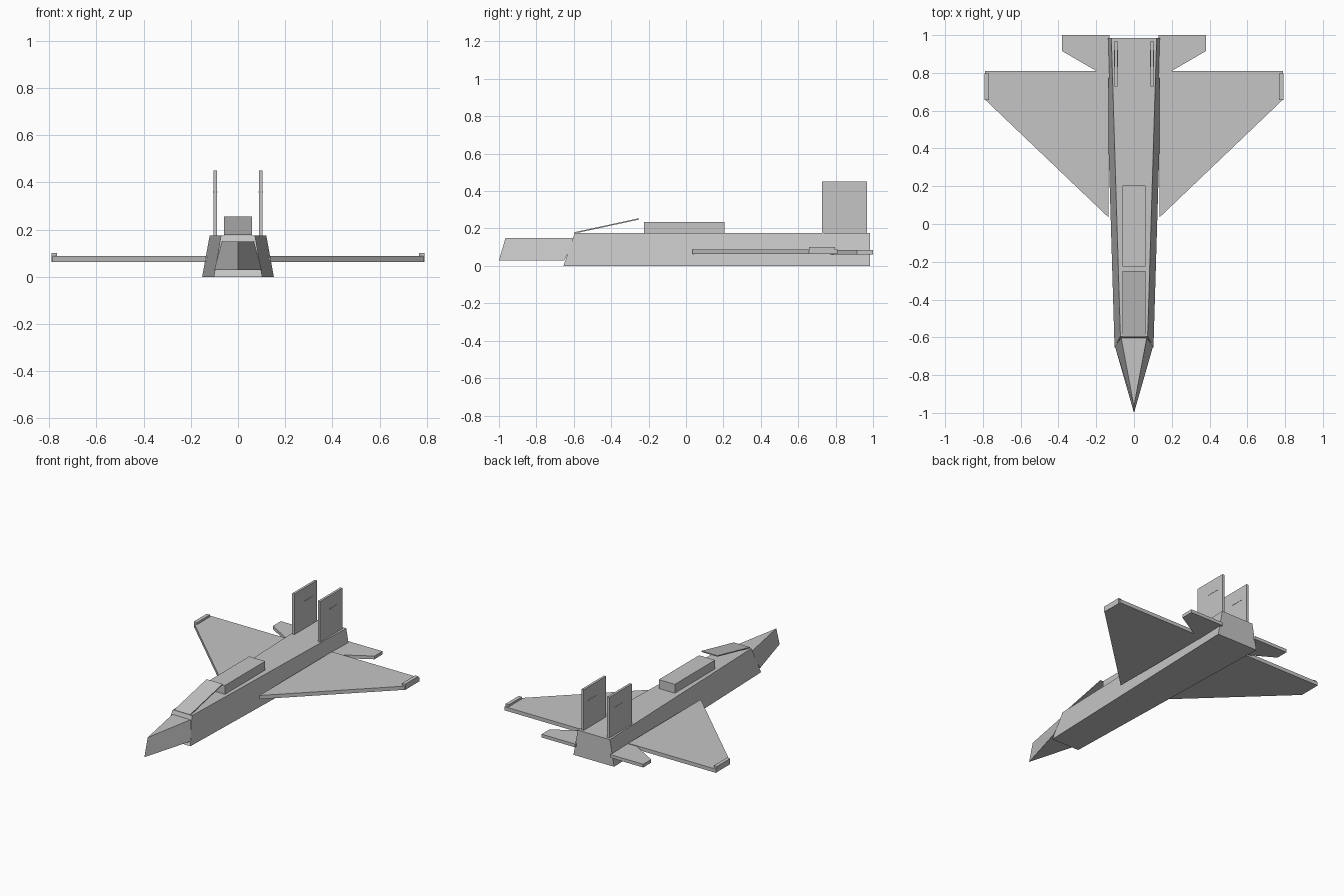
import bpy
import bmesh
from mathutils import Vector

cube = bpy.data.objects.get("Cube")
if cube:
    bpy.data.objects.remove(cube, do_unlink=True)

grey = bpy.data.materials.new("light grey")
grey.use_nodes = True
colour = (0.56, 0.56, 0.56, 1)
grey.diffuse_color = colour
grey.node_tree.nodes["Principled BSDF"].inputs["Base Color"].default_value = colour


def loft(name, lower, upper):
    """Closed solid between two matching rings of points."""
    bm = bmesh.new()
    a = [bm.verts.new(p) for p in lower]
    b = [bm.verts.new(p) for p in upper]
    n = len(a)
    bm.faces.new(a[::-1])
    bm.faces.new(b)
    for i in range(n):
        j = (i + 1) % n
        bm.faces.new((a[i], a[j], b[j], b[i]))
    bmesh.ops.recalc_face_normals(bm, faces=bm.faces)
    mesh = bpy.data.meshes.new(name)
    bm.to_mesh(mesh)
    bm.free()
    mesh.materials.append(grey)
    obj = bpy.data.objects.new(name, mesh)
    bpy.context.collection.objects.link(obj)
    return obj


def slab(name, outline, z0, z1):
    return loft(name, [(x, y, z0) for x, y in outline],
                [(x, y, z1) for x, y in outline])


def box(name, x0, x1, y0, y1, z0, z1):
    return slab(name, [(x0, y0), (x1, y0), (x1, y1), (x0, y1)], z0, z1)


def trapezoid(front_half, back_half, y0, y1, z):
    return [(-front_half, y0, z), (front_half, y0, z),
            (back_half, y1, z), (-back_half, y1, z)]


# Fuselage, widening to the rear, with a raked front
loft("fuselage", trapezoid(0.103, 0.152, -0.655, 0.985, 0),
     trapezoid(0.072, 0.12, -0.595, 0.985, 0.175))

# Wedge nose
loft("nose", [(0, -1, 0.03), (0.1, -0.65, 0.03), (-0.1, -0.65, 0.03)],
     [(0, -0.965, 0.15), (0.07, -0.59, 0.15), (-0.07, -0.59, 0.15)])

# Raised canopy plate and spine box
plate = [Vector(p) for p in ((-0.06, -0.597, 0.173), (0.06, -0.597, 0.173),
                             (0.06, -0.25, 0.248), (-0.06, -0.25, 0.248))]
loft("canopy", plate, [p + Vector((0, 0, 0.007)) for p in plate])
box("spine_box", -0.06, 0.06, -0.225, 0.205, 0.17, 0.235)

# Paired parts
for side, s in (("left", 1), ("right", -1)):
    def pair(outline):
        return [(s * x, y) for x, y in outline]

    slab(side + "_wing", pair([(0.135, 0.035), (0.79, 0.66),
                               (0.79, 0.81), (0.135, 0.81)]), 0.063, 0.088)
    box(side + "_wingtip_rail", s * 0.767, s * 0.791, 0.657, 0.797, 0.064, 0.102)
    slab(side + "_tailplane", pair([(0.13, 0.77), (0.38, 0.915),
                                    (0.38, 1), (0.13, 1)]), 0.062, 0.084)
    box(side + "_fin", s * 0.088, s * 0.104, 0.728, 0.968, 0.17, 0.45)
    box(side + "_fin_strip", s * 0.086, s * 0.106, 0.83, 0.92, 0.358, 0.362)
